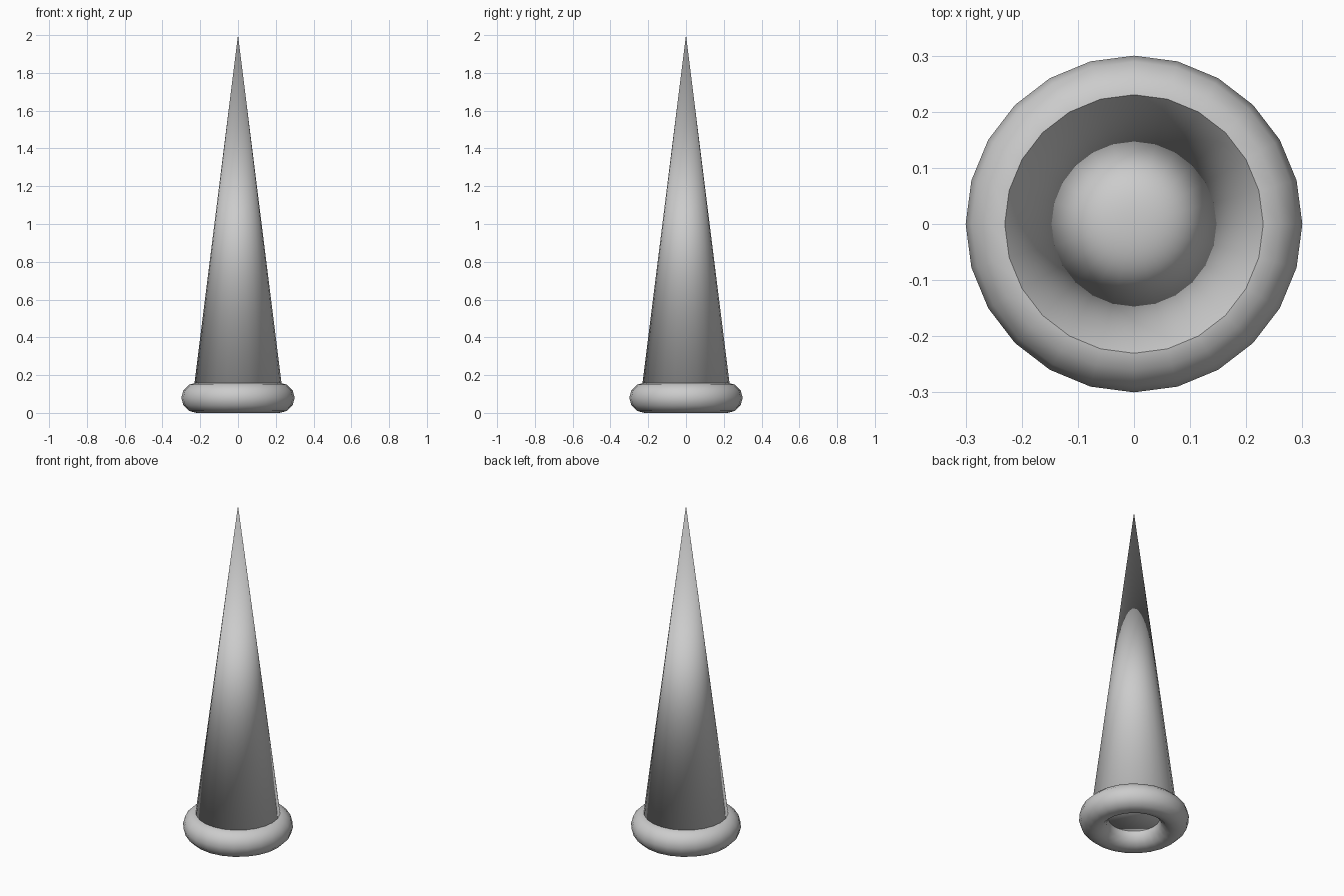
import bpy

if "Cube" in bpy.data.objects:
    bpy.data.objects.remove(bpy.data.objects["Cube"])

# rounded collar
bpy.ops.mesh.primitive_torus_add(major_segments=24, minor_segments=12,
    major_radius=0.22, minor_radius=0.08, location=(0, 0, 0.08))
collar = bpy.context.object
collar.name = "collar"
bpy.ops.object.shade_smooth()

# spike, capped underneath inside the collar
bpy.ops.mesh.primitive_cone_add(vertices=24, radius1=0.24, radius2=0,
    depth=1.92, location=(0, 0, 1.04))
spike = bpy.context.object
spike.name = "spike"
bpy.ops.object.shade_smooth()
